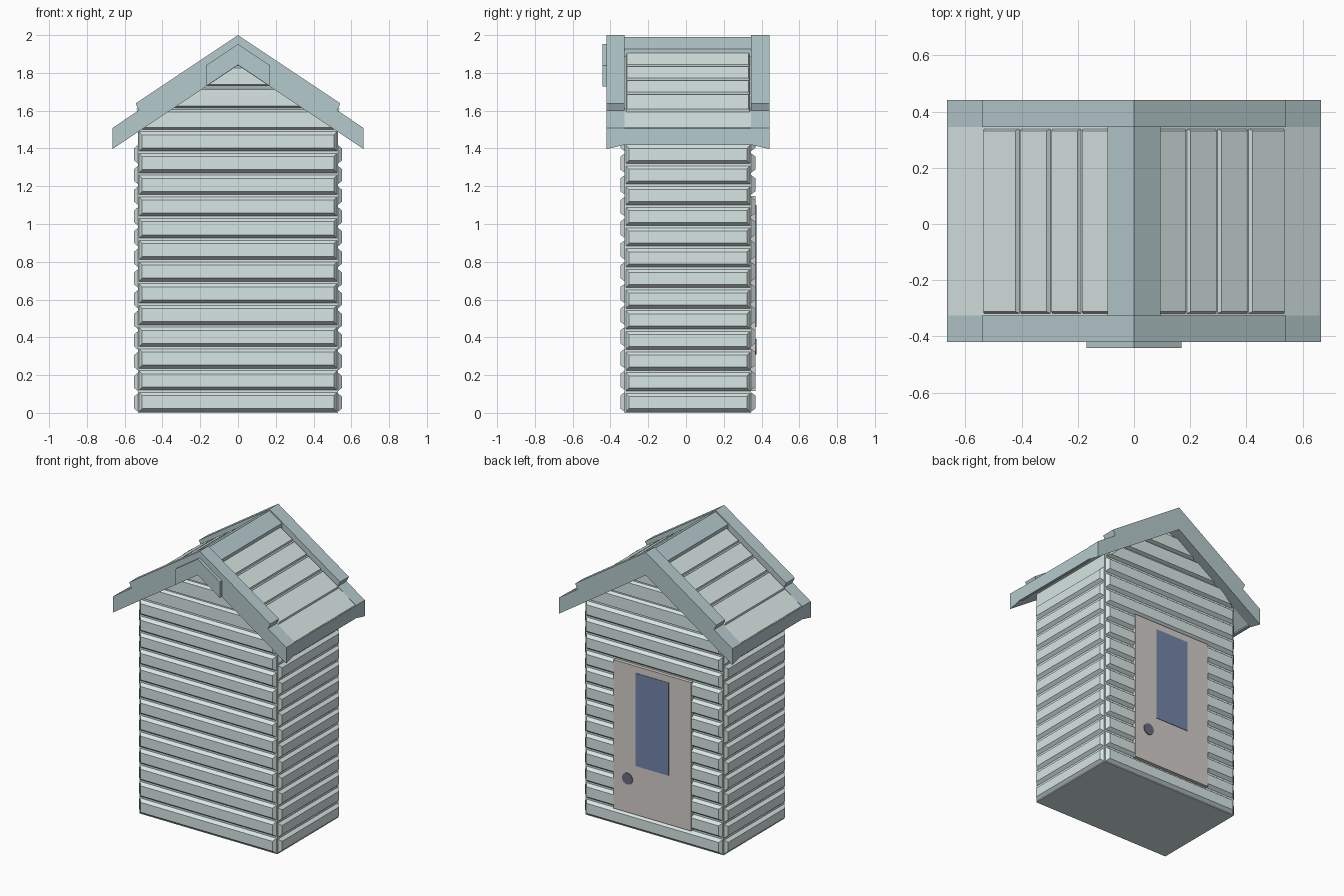
import bpy, bmesh, math
from mathutils import Vector as V

if "Cube" in bpy.data.objects:
    bpy.data.objects.remove(bpy.data.objects["Cube"])


def material(name, rgb):
    m = bpy.data.materials.new(name)
    m.diffuse_color = (*rgb, 1)
    m.use_nodes = True
    m.node_tree.nodes["Principled BSDF"].inputs["Base Color"].default_value = m.diffuse_color
    return m


LIGHT = material("pale_green", (0.68, 0.79, 0.77))
TEAL = material("teal_trim", (0.46, 0.59, 0.61))
DOOR = material("door_taupe", (0.66, 0.62, 0.59))
GLASS = material("dark_blue", (0.17, 0.24, 0.40))
KNOB = material("near_black", (0.15, 0.15, 0.22))
SL = 0.667            # roof slope
CY = 0.01             # centre of the walls in y
HX, HY = 0.53, 0.335  # wall half sizes
F, B = CY - HY, CY + HY


def finish(bm, name, mat):
    bmesh.ops.recalc_face_normals(bm, faces=bm.faces)
    me = bpy.data.meshes.new(name)
    bm.to_mesh(me)
    bm.free()
    ob = bpy.data.objects.new(name, me)
    me.materials.append(mat)
    bpy.context.collection.objects.link(ob)
    return ob


def loft(bm, a, b):
    """Closed solid between two matching loops of points."""
    va, vb = [bm.verts.new(p) for p in a], [bm.verts.new(p) for p in b]
    bm.faces.new(va)
    bm.faces.new(vb[::-1])
    for i in range(len(va)):
        j = (i + 1) % len(va)
        bm.faces.new((va[i], vb[i], vb[j], va[j]))


def prism(name, mat, prof, y0, y1, prof2=None):
    bm = bmesh.new()
    loft(bm, [(x, y0, z) for x, z in prof], [(x, y1, z) for x, z in prof2 or prof])
    return finish(bm, name, mat)


def rect(x, z0, z1):
    return [(-x, z0), (x, z0), (x, z1), (-x, z1)]


def board(bm, quad, n, h, inset):
    """Chamfered plank standing on a quad, raised along n."""
    q = [V(p) for p in quad]
    n = V(n).normalized()
    top = []
    for i, p in enumerate(q):
        top.append(p + n * h + inset * ((q[(i + 1) % 4] - p).normalized()
                                        + (q[i - 1] - p).normalized()))
    loft(bm, [p - n * 0.004 for p in q], top)


def chevron(top, bottom, x):
    """Symmetric roof cross-section between two ridge heights."""
    return [(-x, top - SL * x), (0, top), (x, top - SL * x),
            (x, bottom - SL * x), (0, bottom), (-x, bottom - SL * x)]


# Wall core with gables
ze = 1.9 - SL * HX
prism("wall_core", LIGHT, [(-HX, 0), (HX, 0), (HX, ze), (0, 1.9), (-HX, ze)], F, B)

# Front and back planks, narrowing in the gable
for name, y, ny in (("front_planks", F, -1), ("back_planks", B, 1)):
    bm = bmesh.new()
    for i in range(16):
        z0, z1 = i * 0.115 + 0.003, (i + 1) * 0.115 - 0.003
        w0, w1 = (min(HX - 0.003, (1.88 - z) / SL) for z in (z0, z1))
        board(bm, [(-w0, y, z0), (w0, y, z0), (w1, y, z1), (-w1, y, z1)],
              (0, ny, 0), 0.022, 0.02)
    finish(bm, name, LIGHT)

# Side planks
for name, s in (("left_planks", -1), ("right_planks", 1)):
    bm = bmesh.new()
    for i in range(13):
        z0, z1 = i * 0.1095 + 0.003, (i + 1) * 0.1095 - 0.003
        board(bm, [(s * HX, F + .003, z0), (s * HX, B - .003, z0),
                   (s * HX, B - .003, z1), (s * HX, F + .003, z1)], (s, 0, 0), 0.02, 0.02)
    finish(bm, name, LIGHT)

# Roof deck, ridge cap and eave fascia
prism("roof_deck", LIGHT, chevron(1.95, 1.863, 0.66), F, B)
prism("ridge_cap", TEAL, chevron(1.99, 1.94, 0.095), F, B)
for s, name in ((-1, "left_fascia"), (1, "right_fascia")):
    prism(name, TEAL, [(s * .645, 1.421), (s * .665, 1.419), (s * .665, 1.505), (s * .66, 1.508)], F, B)

# Roof planks on both slopes
for s, name in ((-1, "left_roof_planks"), (1, "right_roof_planks")):
    bm = bmesh.new()
    for x0, x1 in ((0.08, 0.183), (0.187, 0.292), (0.296, 0.403), (0.407, 0.535)):
        za, zb = 1.95 - SL * x0, 1.95 - SL * x1
        board(bm, [(s * x0, F + .005, za), (s * x1, F + .005, zb),
                   (s * x1, B - .005, zb), (s * x0, B - .005, za)], (s * SL, 0, 1), 0.015, 0.008)
    finish(bm, name, LIGHT)

# Stepped gable frames; the underside rises toward the wall
def frame_profile(bottom):
    half = [(0.542, 2.0 - SL * 0.542), (0.525, 1.602), (0.665, 1.508), (0.665, bottom - SL * .665)]
    return ([(0, 2.0)] + half + [(0, bottom)] + [(-x, z) for x, z in half[::-1]])


prism("front_gable_frame", TEAL, frame_profile(1.84), -0.42, F, frame_profile(1.863))
prism("back_gable_frame", TEAL, frame_profile(1.84), 0.442, B, frame_profile(1.863))

# Peak plate on the front gable
prism("peak_plate", TEAL, chevron(1.953, 1.842, 0.17), -0.442, -0.415)

# Door, window and knob on the back wall
prism("door", DOOR, rect(0.298, 0.115, 1.147), B, 0.369)
prism("door_window", GLASS, rect(0.126, 0.455, 1.10), B, 0.372)
prism("door_knob", KNOB, [(0.19 + .04 * math.cos(a * math.pi / 8), 0.35 + .04 * math.sin(a * math.pi / 8))
                          for a in range(16)], B, 0.374)
